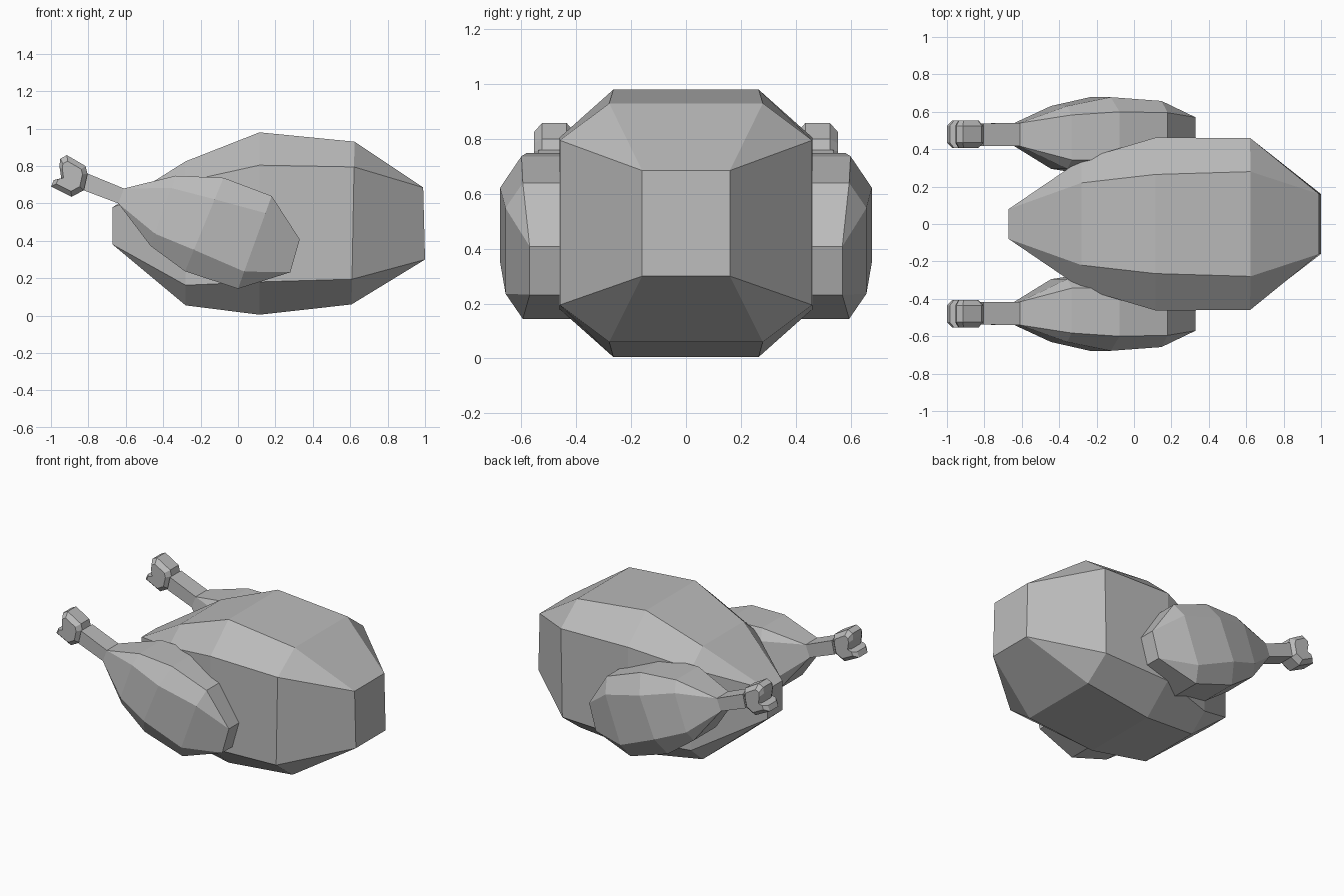
import bpy, bmesh

cube = bpy.data.objects.get("Cube")
if cube:
    bpy.data.objects.remove(cube, do_unlink=True)

grey = bpy.data.materials.new("plain grey")
grey.use_nodes = True
colour = (0.5, 0.5, 0.5, 1)
grey.diffuse_color = colour
grey.node_tree.nodes["Principled BSDF"].inputs["Base Color"].default_value = colour


def ring(x, z, up, y, half, top, side):
    """Chamfered rectangle: 'up' is the half height vector, 'side' the flank share of it."""
    corners = [(1, top), (side, half), (-side, half), (-1, top),
               (-1, -top), (-side, -half), (side, -half), (1, -top)]
    return [(x + up[0] * t, y + w, z + up[1] * t) for t, w in corners]


def loft(name, rings, mirror=False):
    """Skin the rings, cap both ends, and merge doubled corners."""
    bm = bmesh.new()
    loops = [[bm.verts.new((x, -y if mirror else y, z)) for x, y, z in r] for r in rings]
    for a, b in zip(loops, loops[1:]):
        for i in range(len(a)):
            j = (i + 1) % len(a)
            bm.faces.new((a[i], a[j], b[j], b[i]))
    bm.faces.new(loops[0])
    bm.faces.new(loops[-1])
    bmesh.ops.remove_doubles(bm, verts=bm.verts, dist=0.0005)
    bmesh.ops.recalc_face_normals(bm, faces=bm.faces)
    mesh = bpy.data.meshes.new(name)
    bm.to_mesh(mesh)
    bm.free()
    mesh.materials.append(grey)
    obj = bpy.data.objects.new(name, mesh)
    bpy.context.collection.objects.link(obj)
    return obj


# Roast body, from the tail to the neck end
loft("body", [
    ring(-0.67, 0.48, (0, 0.10), 0, 0.08, 0.08, 1),
    ring(-0.28, 0.44, (0, 0.385), 0, 0.345, 0.22, 0.72),
    ring(0.115, 0.4925, (0, 0.4875), 0, 0.462, 0.265, 0.64),
    ring(0.615, 0.495, (0.008, 0.435), 0, 0.46, 0.28, 0.69),
    ring(0.995, 0.4925, (-0.005, 0.1925), 0, 0.16, 0.16, 1),
])

# Drumsticks with bare shanks, and the bone ends
drumstick = [
    ring(-0.815, 0.715, (0.01, 0.045), 0.478, 0.06, 0.06, 1),
    ring(-0.625, 0.64, (0.015, 0.04), 0.478, 0.062, 0.062, 1),
    ring(-0.40, 0.56, (0.067, 0.188), 0.463, 0.168, 0.12, 0.65),
    ring(-0.18, 0.487, (0.103, 0.25), 0.47, 0.208, 0.13, 0.54),
    ring(0.09, 0.392, (0.09, 0.248), 0.47, 0.188, 0.125, 0.63),
    ring(0.305, 0.32, (0.025, 0.088), 0.465, 0.105, 0.105, 1),
]
knob_profile = [(-0.805, 0.76), (-0.815, 0.80), (-0.915, 0.858), (-0.95, 0.84),
                (-0.955, 0.80), (-0.945, 0.735), (-0.985, 0.725), (-1.0, 0.69),
                (-0.89, 0.635), (-0.825, 0.67)]


def knob_ring(y, scale):
    cx, cz = -0.90, 0.742
    return [(cx + (x - cx) * scale, y, cz + (z - cz) * scale) for x, z in knob_profile]


knob = [knob_ring(0.48 + w, s) for w, s in
        ((-0.074, 0.72), (-0.045, 1), (0.045, 1), (0.074, 0.72))]

for side, mirror in (("front", True), ("back", False)):
    loft(side + "_drumstick", drumstick, mirror)
    loft(side + "_bone_end", knob, mirror)
